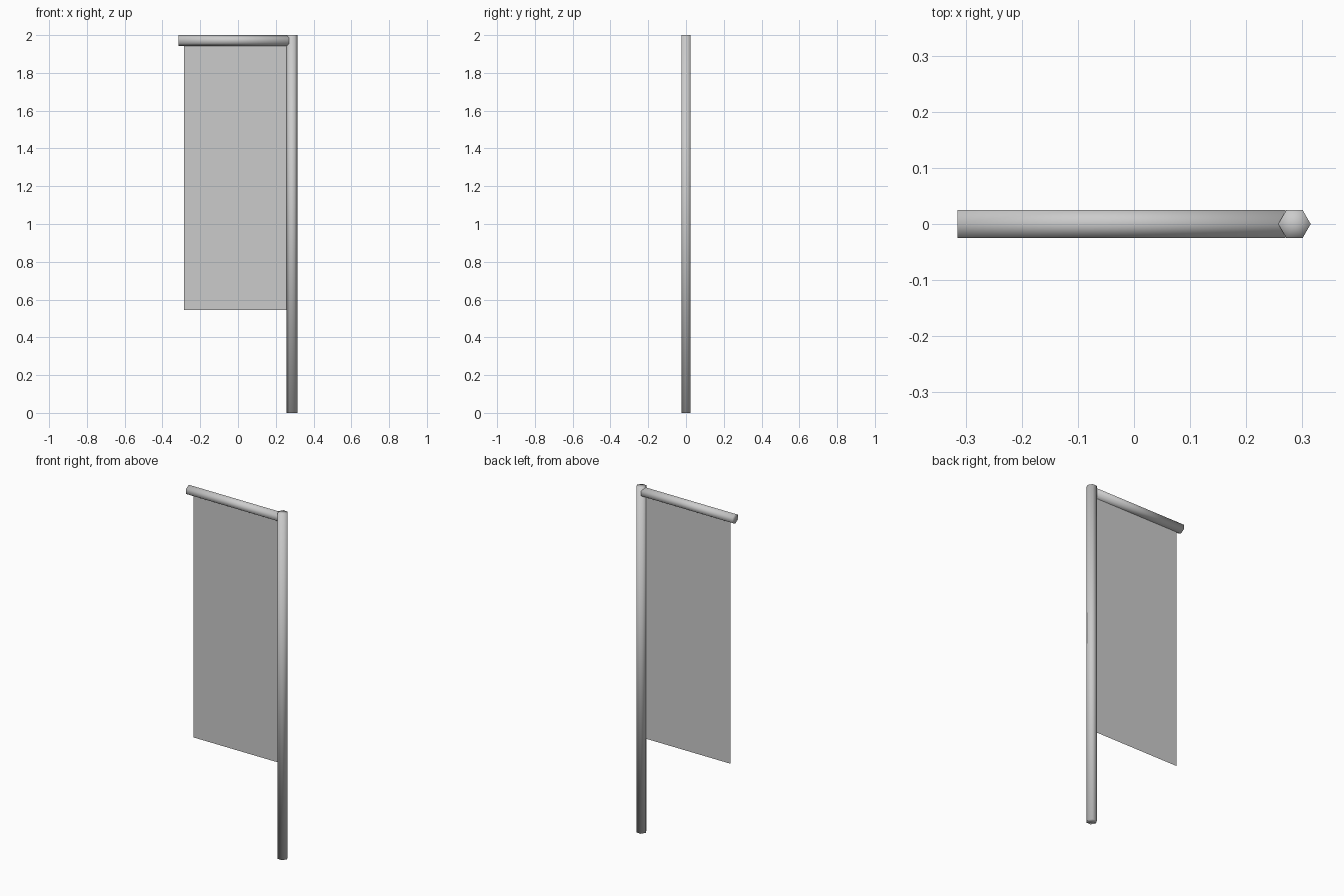
import bpy
import math

if "Cube" in bpy.data.objects:
    bpy.data.objects.remove(bpy.data.objects["Cube"])

R = 0.0289          # rod radius (hexagonal section)
POLE_X = 0.286


def hex_rod(name, length, location, rotation):
    bpy.ops.mesh.primitive_cylinder_add(
        vertices=6, radius=R, depth=length, end_fill_type='TRIFAN',
        location=location, rotation=rotation)
    rod = bpy.context.object
    rod.name = name
    bpy.ops.object.shade_smooth()
    return rod


# Upright pole, hexagon corners pointing along x
hex_rod("pole", 2.0, (POLE_X, 0, 1.0), (0, 0, math.radians(30)))

# Crossbar, hexagon corners pointing up and down, its end sunk into the pole
x0, x1 = -0.315, 0.27
bar = hex_rod("crossbar", x1 - x0, ((x0 + x1) / 2, 0, 2.0 - R),
              (math.radians(90), 0, math.radians(90)))

# Hanging banner: a single flat sheet
left, right, low, high = -0.286, 0.258, 0.545, 1.945
mesh = bpy.data.meshes.new("banner")
mesh.from_pydata([(left, 0, low), (right, 0, low), (right, 0, high), (left, 0, high)],
                 [], [(0, 1, 2, 3)])
banner = bpy.data.objects.new("banner", mesh)
bpy.context.collection.objects.link(banner)
